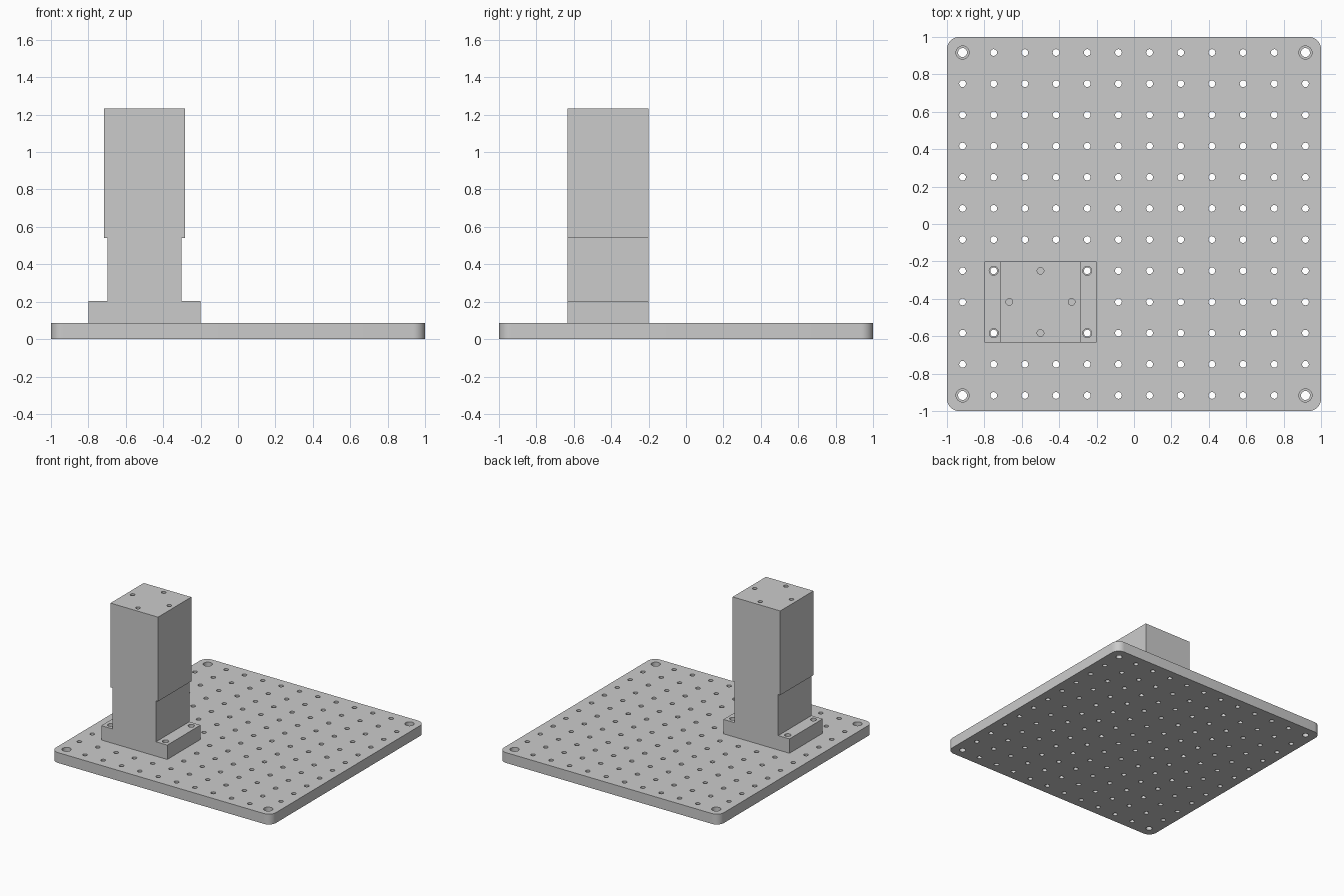
import bpy, bmesh, math

if "Cube" in bpy.data.objects:
    bpy.data.objects.remove(bpy.data.objects["Cube"])

PITCH = 1 / 6            # hole spacing
T = 0.085                # plate thickness
CX, CY = -0.5, -0.4167   # post centre


def finish(name, bm):
    bmesh.ops.recalc_face_normals(bm, faces=bm.faces)
    mesh = bpy.data.meshes.new(name)
    bm.to_mesh(mesh)
    bm.free()
    ob = bpy.data.objects.new(name, mesh)
    bpy.context.collection.objects.link(ob)
    return ob


def prism(name, points, place, shift):
    """Extrude a closed profile along the given direction."""
    bm = bmesh.new()
    face = bm.faces.new([bm.verts.new(place(a, b)) for a, b in points])
    new = bmesh.ops.extrude_face_region(bm, geom=[face])['geom']
    bmesh.ops.translate(bm, vec=shift, verts=[v for v in new if isinstance(v, bmesh.types.BMVert)])
    return finish(name, bm)


def add_drill(bm, x, y, steps, n=24):
    """Stepped drill from a list of (radius, z) pairs."""
    rings = [[bm.verts.new((x + r * math.cos(2 * math.pi * i / n),
                            y + r * math.sin(2 * math.pi * i / n), z)) for i in range(n)]
             for r, z in steps]
    for a, b in zip(rings, rings[1:]):
        for i in range(n):
            j = (i + 1) % n
            bm.faces.new((a[i], a[j], b[j], b[i]))
    bm.faces.new(rings[0][::-1])
    bm.faces.new(rings[-1])


def drill(ob, holes):
    """Cut all (x, y, steps) holes out of an object, then shade it."""
    bm = bmesh.new()
    for hole in holes:
        add_drill(bm, *hole)
    cutter = finish("hole_cutter", bm)
    cutter.hide_render = True
    mod = ob.modifiers.new("holes", 'BOOLEAN')
    mod.operation = 'DIFFERENCE'
    mod.solver = 'EXACT'
    mod.object = cutter
    bpy.ops.object.select_all(action='DESELECT')
    bpy.context.view_layer.objects.active = ob
    ob.select_set(True)
    bpy.ops.object.modifier_apply(modifier=mod.name)
    bpy.data.objects.remove(cutter)
    bpy.ops.object.shade_smooth_by_angle(angle=math.radians(30))


# Breadboard plate with rounded corners
R = 0.065
outline = []
for k, (sx, sy) in enumerate([(1, 1), (-1, 1), (-1, -1), (1, -1)]):
    for i in range(9):
        a = math.pi / 2 * (k + i / 8)
        outline.append((sx * (1 - R) + R * math.cos(a), sy * (1 - R) + R * math.sin(a)))
plate = prism("base_plate", outline, lambda a, b: (a, b, 0), (0, 0, T))

# Hole grid, with counterbored mounting holes in the corners
holes = []
for i in range(12):
    for j in range(12):
        corner = i in (0, 11) and j in (0, 11)
        steps = ([(0.024, -0.05), (0.024, 0.045), (0.035, 0.045), (0.035, 0.15)] if corner
                 else [(0.018, -0.05), (0.018, 0.15)])
        holes.append(((i - 5.5) * PITCH, (j - 5.5) * PITCH, steps))
drill(plate, holes)

# Foot and lower column as one inverted T profile
half = [(0.3, T), (0.3, 0.203), (0.198, 0.203), (0.198, 0.54)]
profile = half + [(-x, z) for x, z in reversed(half)]
foot = prism("post_foot", profile, lambda a, b: (CX + a, CY - 0.216, b), (0, 0.432, 0))
drill(foot, [(CX + sx * 0.25, CY + sy * PITCH, [(0.024, 0.02), (0.024, 0.3)])
             for sx in (-1, 1) for sy in (-1, 1)])

# Upper column with four threaded holes in its top
W = 0.216
square = [(-W, -W), (W, -W), (W, W), (-W, W)]
block = prism("upper_block", square, lambda a, b: (CX + a, CY + b, 0.54), (0, 0, 0.692))
drill(block, [(CX + dx * PITCH, CY + dy * PITCH, [(0.018, 1.13), (0.018, 1.3)])
              for dx, dy in ((1, 0), (-1, 0), (0, 1), (0, -1))])
